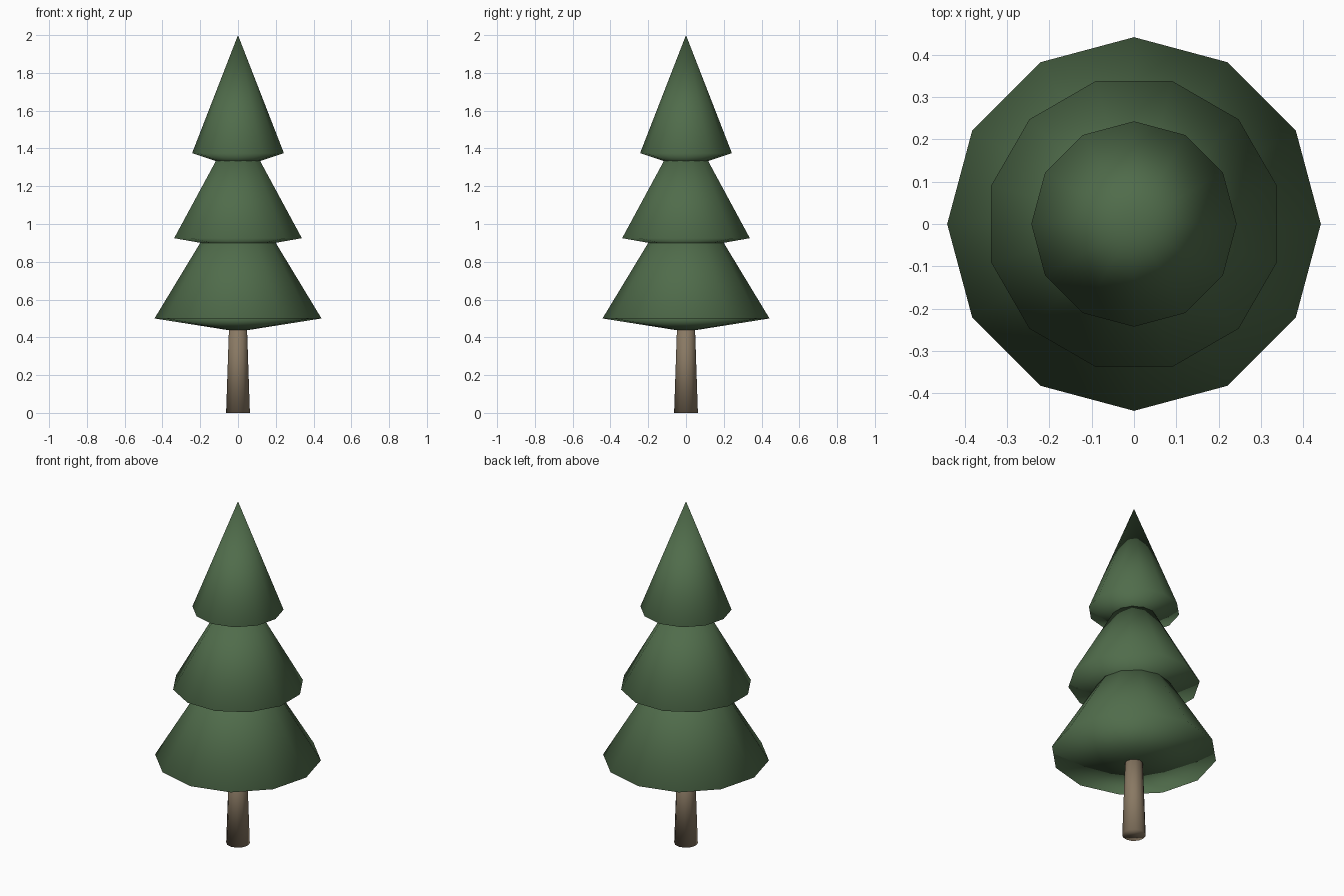
import bpy
import math

default = bpy.data.objects.get("Cube")
if default:
    bpy.data.objects.remove(default, do_unlink=True)

SIDES = 12


def make_material(name, color):
    mat = bpy.data.materials.new(name)
    mat.use_nodes = True
    mat.diffuse_color = color
    mat.node_tree.nodes["Principled BSDF"].inputs["Base Color"].default_value = color
    return mat


def lathe(name, profile, mat, turn=0.0):
    """Spin (radius, height) points from bottom to top; zero radius makes a pole."""
    verts, faces, rings = [], [], []
    for radius, z in profile:
        count = SIDES if radius else 1
        rings.append([len(verts) + i for i in range(count)])
        for i in range(count):
            a = turn + math.tau * i / SIDES
            verts.append((radius * math.cos(a), radius * math.sin(a), z))
    for low, high in zip(rings, rings[1:]):
        for i in range(SIDES):
            j = (i + 1) % SIDES
            quad = [low[i % len(low)], low[j % len(low)],
                    high[j % len(high)], high[i % len(high)]]
            faces.append(list(dict.fromkeys(quad)))
    for ring, flip in ((rings[0], True), (rings[-1], False)):
        if len(ring) > 1:
            faces.append(ring[::-1] if flip else ring)
    mesh = bpy.data.meshes.new(name)
    mesh.from_pydata(verts, [], faces)
    mesh.materials.append(mat)
    mesh.shade_smooth()
    obj = bpy.data.objects.new(name, mesh)
    bpy.context.collection.objects.link(obj)
    return obj


needles = make_material("needle_green", (0.080, 0.150, 0.070, 1))
bark = make_material("bark_brown", (0.250, 0.190, 0.125, 1))

# Tapered trunk, running up inside the lowest tier
lathe("trunk", [(0.063, 0), (0.046, 0.5)], bark)

# Stacked tiers: name, rim radius, underside centre, rim height, tip height, turn
tiers = [
    ("lower_branches", 0.442, 0.43, 0.50, 1.23, 0),
    ("middle_branches", 0.350, 0.865, 0.925, 1.55, math.pi / SIDES),
    ("upper_branches", 0.243, 1.295, 1.375, 2.0, 0),
]
for name, radius, under, rim, tip, turn in tiers:
    tier = lathe(name, [(0, under), (radius, rim), (0, tip)], needles, turn)
    # Soft rim shading led by the large sloping faces
    soft = tier.modifiers.new("soft_normals", 'WEIGHTED_NORMAL')
    soft.mode = 'FACE_AREA'
